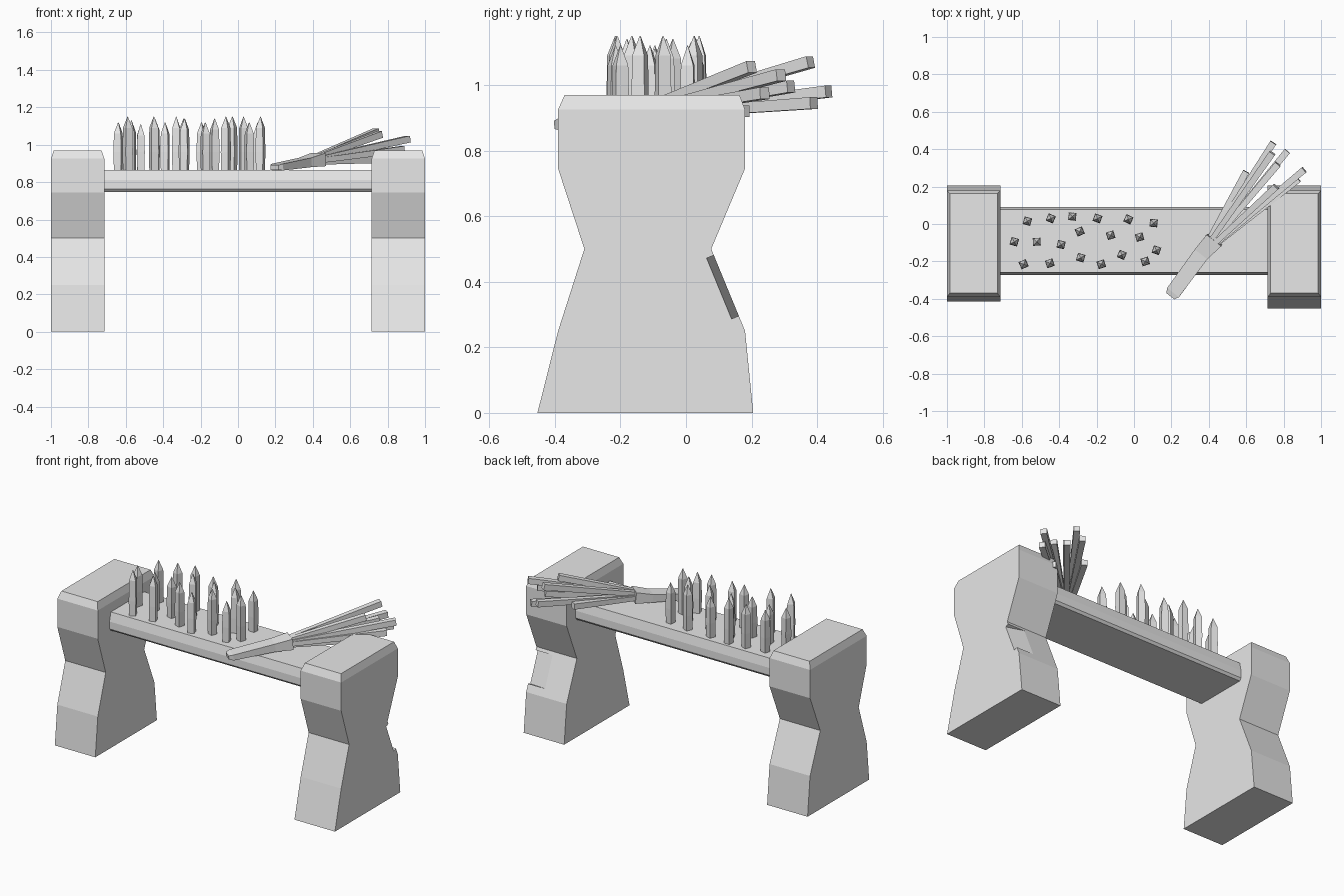
import bpy, bmesh, random
from mathutils import Vector, Matrix

random.seed(4)
default = bpy.data.objects.get("Cube")
if default:
    bpy.data.objects.remove(default, do_unlink=True)

grey = bpy.data.materials.new("plain_grey")
grey.use_nodes = True
grey.diffuse_color = (0.8, 0.8, 0.8, 1)
grey.node_tree.nodes["Principled BSDF"].inputs["Base Color"].default_value = grey.diffuse_color


def loft(name, rings):
    """Skin a list of equal-length closed rings and cap both ends."""
    bm = bmesh.new()
    loops = [[bm.verts.new(p) for p in ring] for ring in rings]
    n = len(loops[0])
    for a, b in zip(loops, loops[1:]):
        for i in range(n):
            j = (i + 1) % n
            bm.faces.new((a[i], a[j], b[j], b[i]))
    bm.faces.new(loops[0][::-1])
    bm.faces.new(loops[-1])
    bmesh.ops.recalc_face_normals(bm, faces=bm.faces)
    mesh = bpy.data.meshes.new(name)
    bm.to_mesh(mesh)
    bm.free()
    mesh.materials.append(grey)
    obj = bpy.data.objects.new(name, mesh)
    bpy.context.collection.objects.link(obj)
    return obj


def rect(x0, x1, y0, y1, z):
    return [(x0, y0, z), (x1, y0, z), (x1, y1, z), (x0, y1, z)]


def beam(name, stations):
    """Rectangular beam; each station is (centre, width, height)."""
    axis = (stations[-1][0] - stations[0][0]).normalized()
    side = axis.cross(Vector((0, 0, 1))).normalized()
    up = side.cross(axis)
    return loft(name, [[c + side * w * sx / 2 + up * h * sy / 2
                        for sx, sy in ((-1, -1), (1, -1), (1, 1), (-1, 1))]
                       for c, w, h in stations])


# Waisted legs with chamfered tops
def leg(name, x0, x1, toe):
    levels = [(0, toe, 0.205, 0), (0.25, -0.39, 0.18, 0), (0.5, -0.31, 0.077, 0),
              (0.745, -0.39, 0.18, 0), (0.925, -0.39, 0.18, 0), (0.97, -0.37, 0.163, 0.015)]
    return loft(name, [rect(x0 + i, x1 - i, y0, y1, z) for z, y0, y1, i in levels])


leg("right_leg", -1, -0.715, -0.415)
left_leg = leg("left_leg", 0.715, 1, -0.453)

# Chipped rear corner of the left leg
normal = Vector((0.2, 0.925, 0.38)).normalized()
along = normal.cross(Vector((1, 0, 0))).normalized()
across = along.cross(normal)
centre = Vector((1, 0.115, 0.385)) + normal * 0.085
chip = loft("chip_cutter", [[centre + along * 0.1 * sa + across * 0.15 * sc + normal * 0.1 * sn
                             for sa, sc in ((-1, -1), (1, -1), (1, 1), (-1, 1))]
                            for sn in (-1, 1)])
chip.hide_render = True
mod = left_leg.modifiers.new("chip", "BOOLEAN")
mod.operation = "DIFFERENCE"
mod.object = chip
mod.solver = "EXACT"
bpy.context.view_layer.objects.active = left_leg
bpy.ops.object.modifier_apply(modifier=mod.name)
bpy.data.objects.remove(chip, do_unlink=True)

# Plank with chamfered long edges
section = [(-0.258, 0.748), (0.078, 0.748), (0.09, 0.763), (0.09, 0.81),
           (0.078, 0.866), (-0.258, 0.866), (-0.272, 0.81), (-0.272, 0.763)]
loft("plank", [[(x, y, z) for y, z in section] for x in (-0.73, 0.73)])

# Pointed square spikes: x, y, tip height
spikes = [(-0.57, 0.015, 1.13), (-0.445, 0.03, 1.14), (-0.33, 0.04, 1.15), (-0.195, 0.03, 1.12),
          (-0.03, 0.025, 1.15), (0.105, 0.005, 1.12), (-0.29, -0.04, 1.14), (-0.125, -0.06, 1.14),
          (0.03, -0.07, 1.15), (-0.64, -0.095, 1.12), (-0.52, -0.095, 1.11), (-0.39, -0.11, 1.12),
          (0.12, -0.14, 1.15), (-0.065, -0.165, 1.15), (-0.285, -0.18, 1.14), (-0.59, -0.215, 1.15),
          (-0.45, -0.21, 1.15), (-0.175, -0.215, 1.12), (0.06, -0.2, 1.12)]
for n, (x, y, top) in enumerate(spikes, 1):
    r = 0.019
    rings = [rect(-s, s, -s, s, z) for s, z in
             ((r, 0), (r * 1.1, 0.1), (r, top - 0.92), (0.001, top - 0.86))]
    spike = loft(f"spike_{n}", rings)
    spike.data.transform(Matrix.Translation((x, y, 0.86)) @
                         Matrix.Rotation(random.uniform(-0.5, 0.5), 4, "Z"))

# Broom handle, widening into the binding
beam("broom_handle", [(Vector((0.195, -0.385, 0.878)), 0.055, 0.025),
                      (Vector((0.21, -0.365, 0.88)), 0.08, 0.035),
                      (Vector((0.36, -0.16, 0.905)), 0.085, 0.05),
                      (Vector((0.43, -0.085, 0.92)), 0.1, 0.07)])

# Fanned broom sticks
tips = [(0.745, 0.435, 0.98), (0.74, 0.38, 1.07), (0.76, 0.2, 1.055), (0.91, 0.29, 1.03),
        (0.82, 0.39, 0.945), (0.6, 0.28, 0.945), (0.77, 0.32, 0.995), (0.88, 0.24, 0.975),
        (0.75, 0.18, 0.92)]
hub = Vector((0.41, -0.11, 0.917))
middle = sum((Vector(t) for t in tips), Vector()) / len(tips)
for n, tip in enumerate(tips, 1):
    tip = Vector(tip)
    root = hub + (tip - middle) * 0.15
    beam(f"broom_stick_{n}", [(root, 0.028, 0.028), (tip, 0.036, 0.036)])
